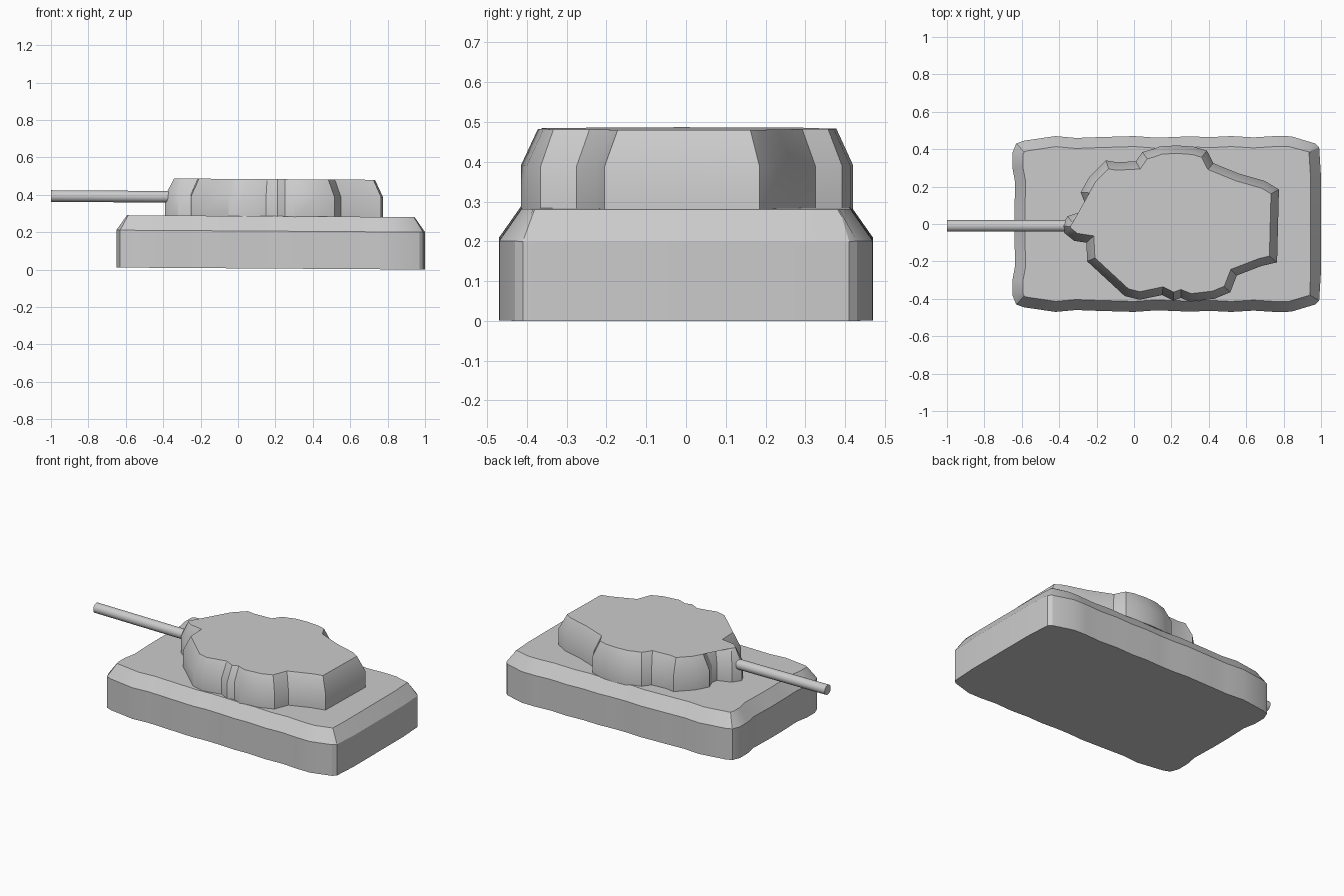
import bpy, bmesh, math
from mathutils import Vector

if "Cube" in bpy.data.objects:
    bpy.data.objects.remove(bpy.data.objects["Cube"])

TILT = 0.0065  # the whole model leans very slightly, lower at the +x end


def offset(pts, d):
    """Move a counter-clockwise outline inward by d, with limited mitres."""
    out = []
    for i, p in enumerate(pts):
        a = (p - pts[i - 1]).normalized()
        b = (pts[(i + 1) % len(pts)] - p).normalized()
        n = Vector((-a.y, a.x)) + Vector((-b.y, b.x))
        n.normalize()
        out.append(p + n * d / max(n.dot(Vector((-a.y, a.x))), 0.72))
    return out


def finish(obj, angle):
    bpy.ops.object.select_all(action='DESELECT')
    obj.select_set(True)
    bpy.context.view_layer.objects.active = obj
    bpy.ops.object.shade_smooth_by_angle(angle=math.radians(angle))


def chamfered_block(name, outline, z0, z1, z2, inset):
    """Upright wall from z0 to z1, then a sloped shoulder up to a flat top at z2."""
    pts = [Vector(p) for p in outline]
    area = sum(pts[i - 1].cross(p) for i, p in enumerate(pts))
    if area < 0:
        pts.reverse()
    bm = bmesh.new()
    rings = []
    for ring, z in ((pts, z0), (pts, z1), (offset(pts, inset), z2)):
        rings.append([bm.verts.new((p.x, p.y, z + TILT * (1 - p.x))) for p in ring])
    n = len(pts)
    for lo, hi in zip(rings, rings[1:]):
        for i in range(n):
            j = (i + 1) % n
            bm.faces.new((lo[i], lo[j], hi[j], hi[i]))
    bm.faces.new(rings[0][::-1])
    bm.faces.new(rings[-1])
    bmesh.ops.triangulate(bm, faces=[f for f in bm.faces if len(f.verts) > 4])
    mesh = bpy.data.meshes.new(name)
    bm.to_mesh(mesh)
    bm.free()
    obj = bpy.data.objects.new(name, mesh)
    bpy.context.collection.objects.link(obj)
    finish(obj, 28)
    return obj


# Hull: wavy-edged slab, one half of the outline mirrored across y
half = [(-0.64, 0.06), (-0.635, 0.22), (-0.65, 0.30), (-0.65, 0.38), (-0.63, 0.43),
        (-0.59, 0.445), (-0.42, 0.47), (-0.31, 0.46), (-0.2, 0.464), (0.0, 0.47),
        (0.1, 0.463), (0.2, 0.464), (0.3, 0.469), (0.4, 0.464), (0.52, 0.47),
        (0.64, 0.463), (0.75, 0.47), (0.84, 0.469), (0.97, 0.43), (0.99, 0.41),
        (1.0, 0.25)]
chamfered_block("hull", half + [(x, -y) for x, y in reversed(half)],
                0.0, 0.2, 0.28, 0.056)

# Turret: irregular outline with a pointed nose at the gun
turret = [(-0.39, -0.01), (-0.355, 0.042), (-0.27, 0.07), (-0.262, 0.11), (-0.285, 0.17),
          (-0.24, 0.25), (-0.15, 0.34), (-0.09, 0.33), (0.01, 0.335), (0.045, 0.385),
          (0.10, 0.40), (0.14, 0.415), (0.23, 0.42), (0.32, 0.413), (0.39, 0.392),
          (0.425, 0.325), (0.56, 0.27), (0.70, 0.23), (0.775, 0.185), (0.765, -0.205),
          (0.68, -0.225), (0.55, -0.275), (0.515, -0.365), (0.43, -0.40), (0.30, -0.415),
          (0.25, -0.395), (0.21, -0.41), (0.15, -0.38), (0.03, -0.405), (-0.05, -0.385),
          (-0.25, -0.20), (-0.255, -0.10), (-0.32, -0.09), (-0.37, -0.05)]
chamfered_block("turret", turret, 0.276, 0.386, 0.478, 0.042)

# Gun barrel: plain rod running into the nose
a, b = Vector((-1.0, -0.01, 0.393)), Vector((-0.32, -0.01, 0.3885))
bpy.ops.mesh.primitive_cylinder_add(vertices=24, radius=0.031, depth=(b - a).length,
                                    location=(a + b) / 2)
barrel = bpy.context.object
barrel.name = "gun_barrel"
barrel.rotation_euler = (b - a).to_track_quat('Z', 'Y').to_euler()
finish(barrel, 40)
